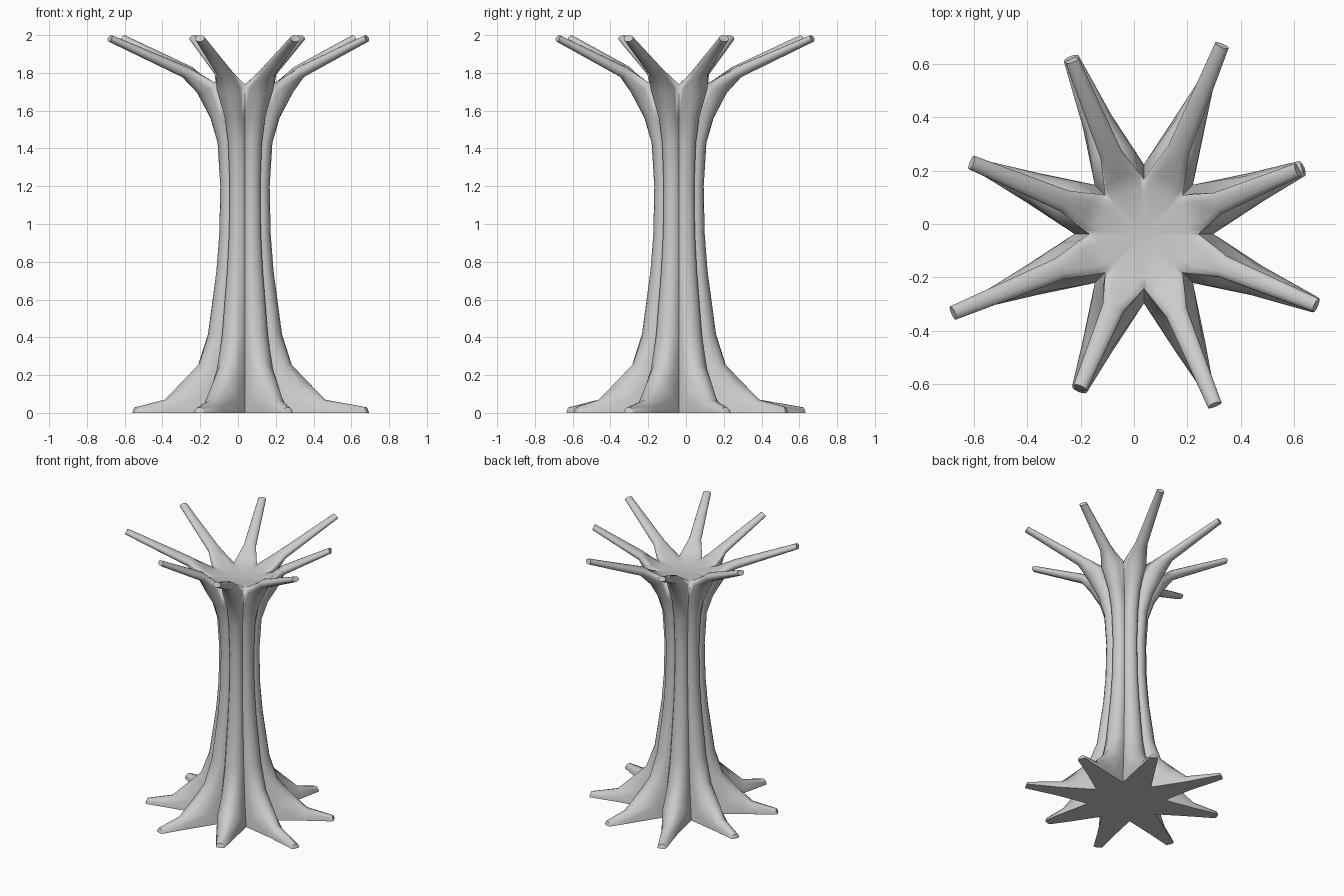
import bpy, bmesh
from math import sin, cos, radians, tan, pi

if "Cube" in bpy.data.objects:
    bpy.data.objects.remove(bpy.data.objects["Cube"])

CX, CY = 0.037, -0.037          # trunk axis
COLS = 7                        # points across one lobe
T = tan(pi / 8)
ROOTS = [.65, .62, .72, .64, .64, .64, .60, .705]      # reach of each root
LIMBS = [.63, .77, .71, .705, .78, .63, .70, .705]     # reach of each branch

bm = bmesh.new()


def trunk(rc, zc, rv, zv):
    """Lobed trunk row: crest radius/height, valley radius/height."""
    re = rv * cos(pi / 8)
    return (rc, zc, re, re * T, zv)


def lobe_rows(root, limb):
    """Rows from the base centre, round the root, up the trunk, round the branch, to the crown centre.
    Each row: crest radius, crest height, edge radius, edge half width, edge height."""
    rk = .33 + (limb - .7) * .3
    return [
        (0, 0, 0, 0, 0),
        trunk(.27, 0, .26, 0),
        (.46, 0, .46, .058, 0),
        (root, 0, root - .01, .03, 0),
        (root - .01, .03, root - .01, .03, 0),
        (.46, .07, .45, .058, 0),
        trunk(.36, .165, .26, 0),
        trunk(.262, .26, .205, .2),
        trunk(.205, .42, .170, .40),
        trunk(.158, .75, .133, .75),
        trunk(.142, .95, .118, .95),
        trunk(.137, 1.2, .113, 1.2),
        trunk(.152, 1.43, .125, 1.43),
        trunk(.195, 1.56, .145, 1.57),
        trunk(.27, 1.69, .205, 1.74),
        (rk, 1.775, rk - .01, .042, 1.808),
        (limb, 1.965, limb - .005, .027, 1.983),
        (limb - .015, 2.0, limb - .005, .027, 1.983),
        (rk - .02, 1.835, rk - .01, .042, 1.808),
        trunk(.23, 1.765, .205, 1.74),
        trunk(.17, 1.735, .16, 1.735),
        (0, 1.73, 0, 0, 1.73),
    ]


# Eight lobes share their valley points and are welded into one surface
for k in range(8):
    th = radians(22.5 + 45 * k)
    grid = []
    for rc, zc, re, we, ze in lobe_rows(ROOTS[k], LIMBS[k]):
        row = []
        for j in range(COLS):
            a = -pi / 2 + pi * j / (COLS - 1)
            x = re + (rc - re) * cos(a)
            y = we * sin(a)
            z = ze + (zc - ze) * cos(a)
            row.append(bm.verts.new((CX + x * cos(th) - y * sin(th),
                                     CY + x * sin(th) + y * cos(th), z)))
        grid.append(row)
    for lo, hi in zip(grid, grid[1:]):
        for j in range(COLS - 1):
            bm.faces.new((lo[j], lo[j + 1], hi[j + 1], hi[j]))

bmesh.ops.remove_doubles(bm, verts=bm.verts, dist=.0004)
bmesh.ops.dissolve_degenerate(bm, edges=bm.edges, dist=.0001)
bmesh.ops.recalc_face_normals(bm, faces=bm.faces)

me = bpy.data.meshes.new("tree_trunk")
bm.to_mesh(me)
bm.free()
tree = bpy.data.objects.new("tree_trunk", me)
bpy.context.collection.objects.link(tree)
bpy.context.view_layer.objects.active = tree
tree.select_set(True)
bpy.ops.object.shade_smooth_by_angle(angle=radians(50))
